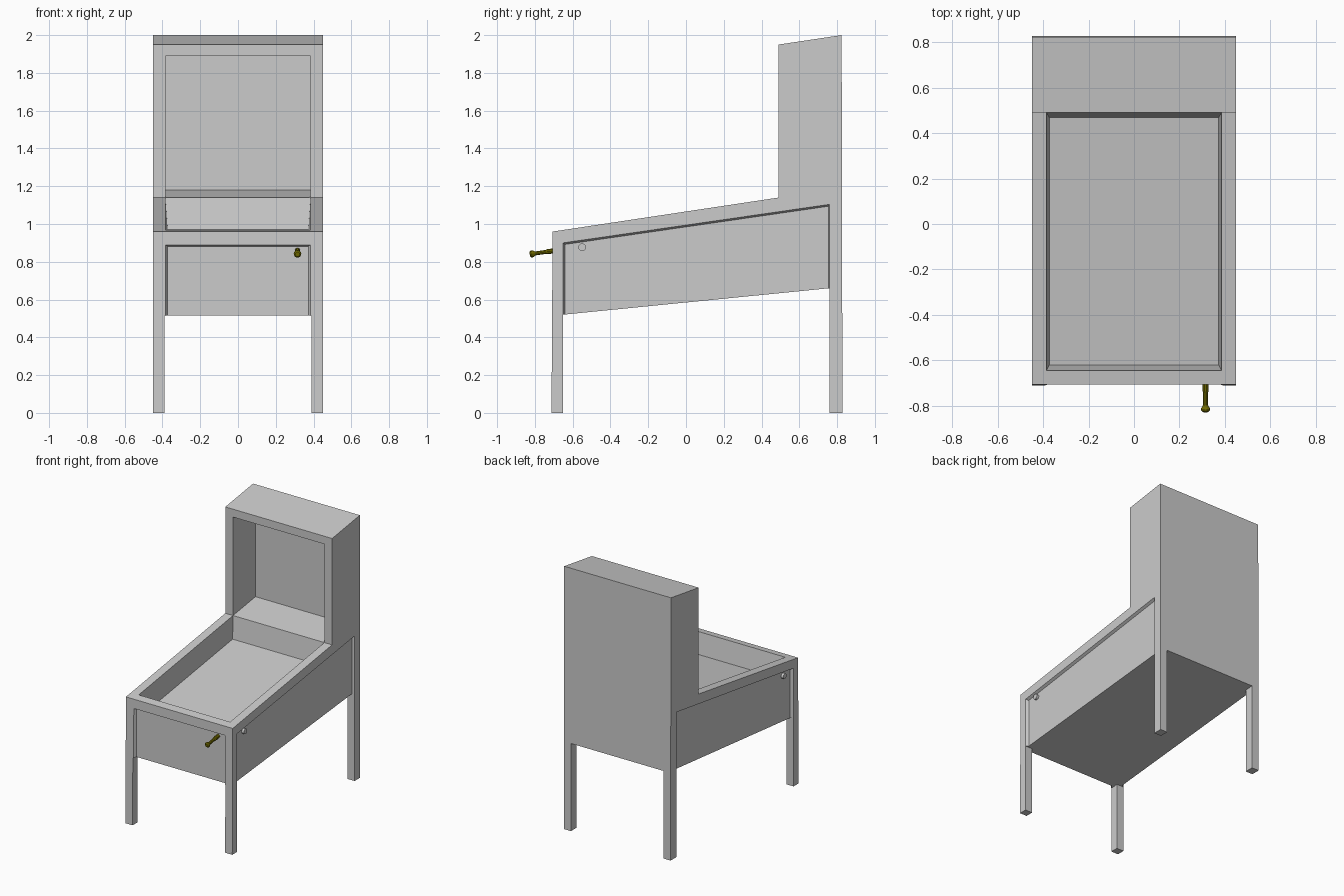
import bpy, bmesh, math
from mathutils import Matrix

if "Cube" in bpy.data.objects:
    bpy.data.objects.remove(bpy.data.objects["Cube"])


def material(name, rgb):
    m = bpy.data.materials.new(name)
    m.diffuse_color = (*rgb, 1)
    m.use_nodes = True
    m.node_tree.nodes["Principled BSDF"].inputs["Base Color"].default_value = m.diffuse_color
    return m


GREY = material("cabinet grey", (0.6, 0.6, 0.6))
OLIVE = material("dark olive", (0.17, 0.15, 0.0))


def finish(name, bm, mat):
    bmesh.ops.recalc_face_normals(bm, faces=bm.faces)
    me = bpy.data.meshes.new(name)
    bm.to_mesh(me)
    bm.free()
    me.materials.append(mat)
    ob = bpy.data.objects.new(name, me)
    bpy.context.collection.objects.link(ob)
    return ob


def loft(name, a, b, mat=GREY):
    """Closed solid between two matching point loops."""
    bm = bmesh.new()
    va = [bm.verts.new(p) for p in a]
    vb = [bm.verts.new(p) for p in b]
    bm.faces.new(va)
    bm.faces.new(vb)
    n = len(a)
    for i in range(n):
        j = (i + 1) % n
        bm.faces.new((va[i], va[j], vb[j], vb[i]))
    return finish(name, bm, mat)


def rect(hx, y0, y1, z):
    """Rectangle in plan, with height given by z(y)."""
    return [(-hx, y0, z(y0)), (hx, y0, z(y0)), (hx, y1, z(y1)), (-hx, y1, z(y1))]


def at_x(x, yz):
    return [(x, y, z) for y, z in yz]


def under(y):      # sloping underside
    return 0.52 + (y + 0.65) * 0.0993


def rim(y):        # sloping top rail
    return 1.14 + (y - 0.49) * 0.15


# Cabinet and upright head from one side profile
profile = [(-0.709, under(-0.709)), (-0.706, 0.96), (0.49, 1.14), (0.49, 1.95),
           (0.824, 2.0), (0.827, under(0.827))]
cabinet = loft("cabinet", at_x(-0.45, profile), at_x(0.45, profile))

cutters = []

# Sunken playfield with tapered walls, carried slightly above the rail
depth, k = 0.165, 0.02
floor = rect(0.373, -0.62, 0.468, lambda y: rim(y) - depth)
top = rect(0.385, -0.645, 0.49, rim)
top = [tuple(t + (t - f) * k for t, f in zip(p, q)) for p, q in zip(top, floor)]
cutters.append(loft("playfield_cutter", floor, top))

# Deep recess in the head
head = [(0.485, rim(0.485)), (0.76, rim(0.76)), (0.76, 1.93), (0.485, 1.889)]
cutters.append(loft("head_cutter", at_x(-0.385, head), at_x(0.385, head)))

# Shallow panels on both sides, open at the bottom
outer = [(-0.652, 0.40), (-0.652, 0.90), (0.76, 1.104), (0.76, 0.40)]
inner = [(-0.640, 0.40), (-0.640, 0.892), (0.755, 1.094), (0.755, 0.40)]
for s in (-1, 1):
    far = [(a[0] * 1.5 - b[0] * 0.5, a[1] * 1.5 - b[1] * 0.5) for a, b in zip(outer, inner)]
    cutters.append(loft("side_cutter", at_x(s * 0.43, inner), at_x(s * 0.46, far)))

# Shallow front panel
cutters.append(loft("front_cutter",
                    [(-0.391, -0.72, 0.4), (0.391, -0.72, 0.4), (0.391, -0.72, 0.895), (-0.391, -0.72, 0.895)],
                    [(-0.373, -0.688, 0.4), (0.373, -0.688, 0.4), (0.373, -0.688, 0.882), (-0.373, -0.688, 0.882)]))

for c in cutters:
    c.hide_render = True
    mod = cabinet.modifiers.new("cut", 'BOOLEAN')
    mod.operation = 'DIFFERENCE'
    mod.solver = 'EXACT'
    mod.object = c
bpy.context.view_layer.update()
dg = bpy.context.evaluated_depsgraph_get()
cut_mesh = bpy.data.meshes.new_from_object(cabinet.evaluated_get(dg))
cabinet.modifiers.clear()
cabinet.data = cut_mesh
for c in cutters:
    bpy.data.objects.remove(c, do_unlink=True)

# Four legs continuing the corner posts
for s, side in ((-1, "left"), (1, "right")):
    for y0, y1, end in ((-0.712, -0.652, "front"), (0.76, 0.828, "back")):
        foot = [(s * 0.45, y0, 0), (s * 0.39, y0, 0), (s * 0.39, y1, 0), (s * 0.45, y1, 0)]
        t0, t1 = (-0.709, y1) if end == "front" else (y0, 0.827)
        head = [(x, t0 if y == y0 else t1, under(t0 if y == y0 else t1)) for x, y, _ in foot]
        loft(f"{end}_{side}_leg", foot, head)

# Round button on each side
for s, side in ((-1, "left"), (1, "right")):
    bm = bmesh.new()
    mx = Matrix.Translation((s * 0.437, -0.55, 0.877)) @ Matrix.Rotation(math.pi / 2, 4, 'Y')
    bmesh.ops.create_cone(bm, cap_ends=True, segments=20, radius1=0.02, radius2=0.02,
                          depth=0.022, matrix=mx)
    finish(f"{side}_button", bm, GREY)

# Plunger turned from a short profile, tilted along the rail slope
turned = [(0.0, 0.014), (0.05, 0.014), (0.055, 0.011), (0.112, 0.011),
          (0.128, 0.020), (0.136, 0.020), (0.143, 0.012)]
bm = bmesh.new()
n = 10
rings = [[bm.verts.new((r * math.cos(2 * math.pi * i / n), -d, r * math.sin(2 * math.pi * i / n)))
          for i in range(n)] for d, r in turned]
for a, b in zip(rings, rings[1:]):
    for i in range(n):
        j = (i + 1) % n
        bm.faces.new((a[i], a[j], b[j], b[i]))
bm.faces.new(rings[0])
bm.faces.new(rings[-1])
bm.transform(Matrix.Translation((0.315, -0.686, 0.86)) @ Matrix.Rotation(0.14, 4, 'X'))
finish("plunger", bm, OLIVE)
